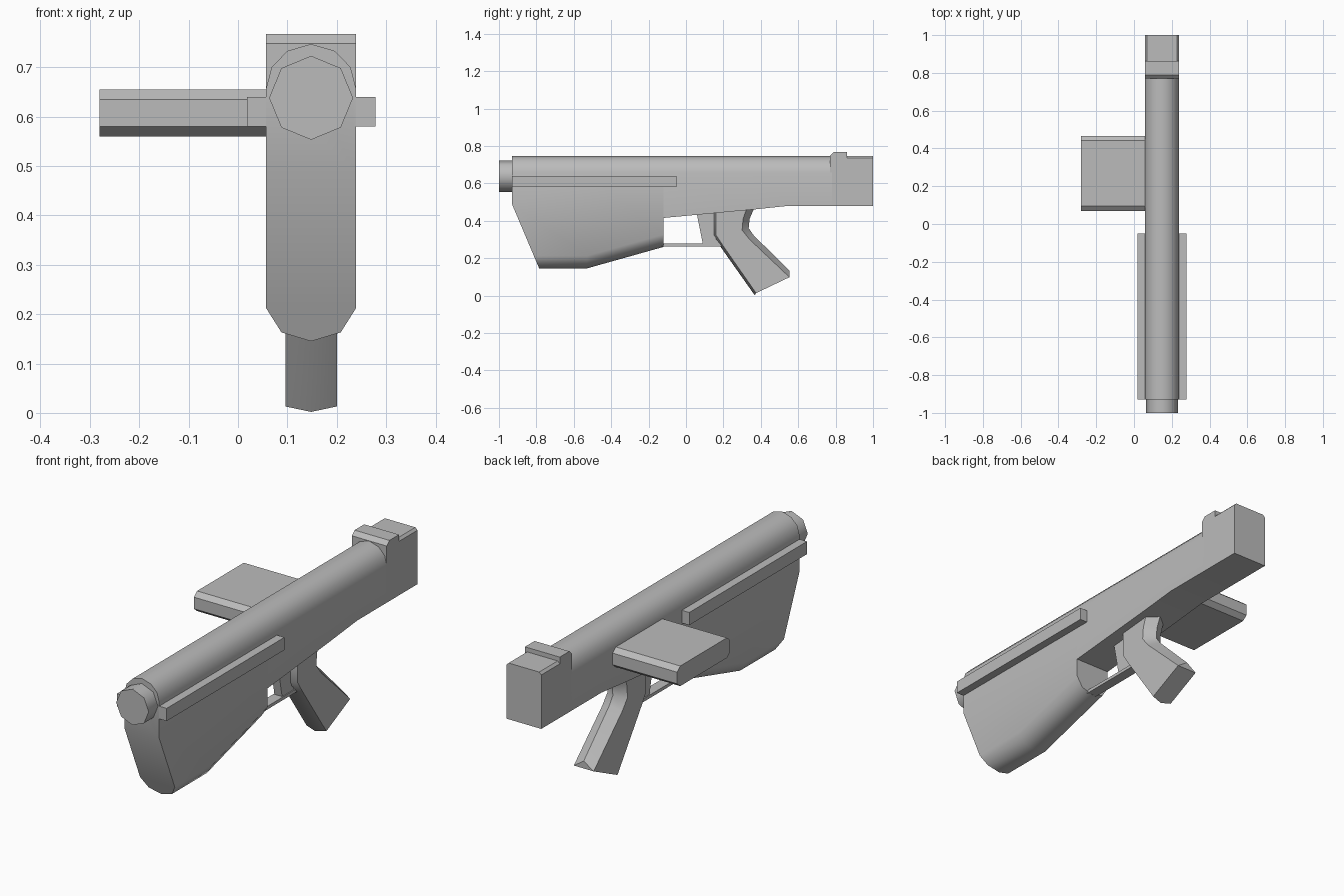
import bpy, bmesh, math
from mathutils import Vector

old = bpy.data.objects.get("Cube")
if old:
    bpy.data.objects.remove(old)

grey = bpy.data.materials.new("mid_grey")
grey.use_nodes = True
grey.diffuse_color = (0.5, 0.5, 0.5, 1)
grey.node_tree.nodes["Principled BSDF"].inputs["Base Color"].default_value = (0.5, 0.5, 0.5, 1)

CX = 0.148      # centre line of the body
HALF = 0.091    # half the body width


def finish(name, bm, smooth=None):
    bmesh.ops.recalc_face_normals(bm, faces=bm.faces)
    mesh = bpy.data.meshes.new(name)
    bm.to_mesh(mesh)
    bm.free()
    mesh.materials.append(grey)
    obj = bpy.data.objects.new(name, mesh)
    bpy.context.collection.objects.link(obj)
    if smooth:
        bpy.ops.object.select_all(action='DESELECT')
        obj.select_set(True)
        bpy.context.view_layer.objects.active = obj
        bpy.ops.object.shade_smooth_by_angle(angle=math.radians(smooth))
    return obj


def loft(sections, cap_end=True):
    """Skin a list of equal-length point rings."""
    bm = bmesh.new()
    rings = [[bm.verts.new(p) for p in s] for s in sections]
    n = len(rings[0])
    for a, b in zip(rings, rings[1:]):
        for i in range(n):
            j = (i + 1) % n
            bm.faces.new((a[i], a[j], b[j], b[i]))
    bm.faces.new(rings[0])
    if cap_end:
        bm.faces.new(rings[-1])
    return bm, rings


def slab(name, profile, x0, x1, smooth=None):
    """Extrude a (y, z) profile across x."""
    bm, _ = loft([[(x, y, z) for y, z in profile] for x in (x0, x1)])
    return finish(name, bm, smooth)


def rect(y0, y1, z0, z1):
    return [(y0, z0), (y1, z0), (y1, z1), (y0, z1)]


def body_ring(y, bottom, keel):
    """Rounded top, straight sides, and a chamfered keel or flat bottom."""
    half = [(0.048, 0.733), (0.08, 0.70), (HALF, 0.657)]
    if keel:
        half += [(HALF, bottom + 0.067), (0.06, bottom + 0.018)]
    else:
        half += [(HALF, bottom)]
    ring = [(0, 0.747)] + half + ([(0, bottom)] if keel else [])
    ring += [(-x, z) for x, z in reversed(half)]
    return [(CX + x, y, z) for x, z in ring]


# Front body with its sloping nose
bm, _ = loft([body_ring(y, b, True) for y, b in
              ((-0.93, 0.145), (-0.53, 0.145), (-0.12, 0.26))])
cut = bmesh.ops.bisect_plane(bm, geom=bm.verts[:] + bm.edges[:] + bm.faces[:],
                             plane_co=(0, -0.93, 0.488),
                             plane_no=Vector((0, -0.343, -0.145)).normalized(),
                             clear_outer=True)
edges = [e for e in cut["geom_cut"] if isinstance(e, bmesh.types.BMEdge)]
bmesh.ops.holes_fill(bm, edges=edges, sides=0)
finish("front_body", bm, 42)

# Rear body, tapering toward the back block
bm, _ = loft([body_ring(y, b, False) for y, b in
              ((-0.12, 0.415), (0.36, 0.46), (0.55, 0.48), (0.78, 0.48))])
finish("rear_body", bm, 42)

# Back block with chamfered top edges
block = [(-HALF, 0.48), (HALF, 0.48), (HALF, 0.735), (0.08, 0.746),
         (-0.08, 0.746), (-HALF, 0.735)]
bm, _ = loft([[(CX + x, y, z) for x, z in block] for y in (0.77, 1.0)])
finish("back_block", bm)

# Raised sight
slab("rear_sight", [(0.77, 0.69), (0.862, 0.69), (0.862, 0.767), (0.79, 0.767), (0.77, 0.748)],
     CX - HALF, CX + HALF)

# Muzzle
bm = bmesh.new()
bmesh.ops.create_cone(bm, cap_ends=True, segments=8, radius1=0.085, radius2=0.085, depth=0.09)
muzzle = finish("muzzle", bm, 50)
muzzle.rotation_euler.x = math.pi / 2
muzzle.location = (CX, -0.955, 0.638)

# Side rails
for side, name in ((-1, "right_rail"), (1, "left_rail")):
    slab(name, rect(-0.93, -0.05, 0.58, 0.64), CX + side * HALF, CX + side * 0.13)

# Side magazine with chamfered long edges
slab("side_magazine", [(0.07, 0.58), (0.094, 0.56), (0.443, 0.56), (0.467, 0.58),
                       (0.467, 0.635), (0.443, 0.655), (0.094, 0.655), (0.07, 0.635)],
     -0.28, CX - HALF + 0.01)

# Grip: six-sided rings with a ridge at the front and back
W = 0.052
grip = [  # front ridge, front corner, back corner, back ridge
    ((0.145, 0.47), (0.16, 0.47), (0.33, 0.48), (0.37, 0.48)),
    ((0.145, 0.40), (0.16, 0.40), (0.305, 0.41), (0.34, 0.41)),
    ((0.145, 0.32), (0.16, 0.325), (0.30, 0.35), (0.335, 0.36)),
    ((0.185, 0.26), (0.197, 0.268), (0.34, 0.30), (0.362, 0.322)),
    ((0.367, 0.002), (0.375, 0.013), (0.553, 0.098), (0.553, 0.133)),
]
rings = []
for f, fc, bc, b in grip:
    rings.append([(CX, *f), (CX + W, *fc), (CX + W, *bc), (CX, *b), (CX - W, *bc), (CX - W, *fc)])
bm, r = loft(rings, cap_end=False)
end = r[-1]
bm.faces.new((end[0], end[1], end[2], end[4], end[5]))
bm.faces.new((end[2], end[3], end[4]))
finish("grip", bm, 50)

# Trigger and its guard
slab("trigger", [(0.058, 0.435), (0.16, 0.445), (0.16, 0.30), (0.195, 0.275), (0.09, 0.275)],
     CX - 0.02, CX + 0.02)
slab("trigger_guard", rect(-0.13, 0.2, 0.262, 0.277), CX - 0.025, CX + 0.025)
